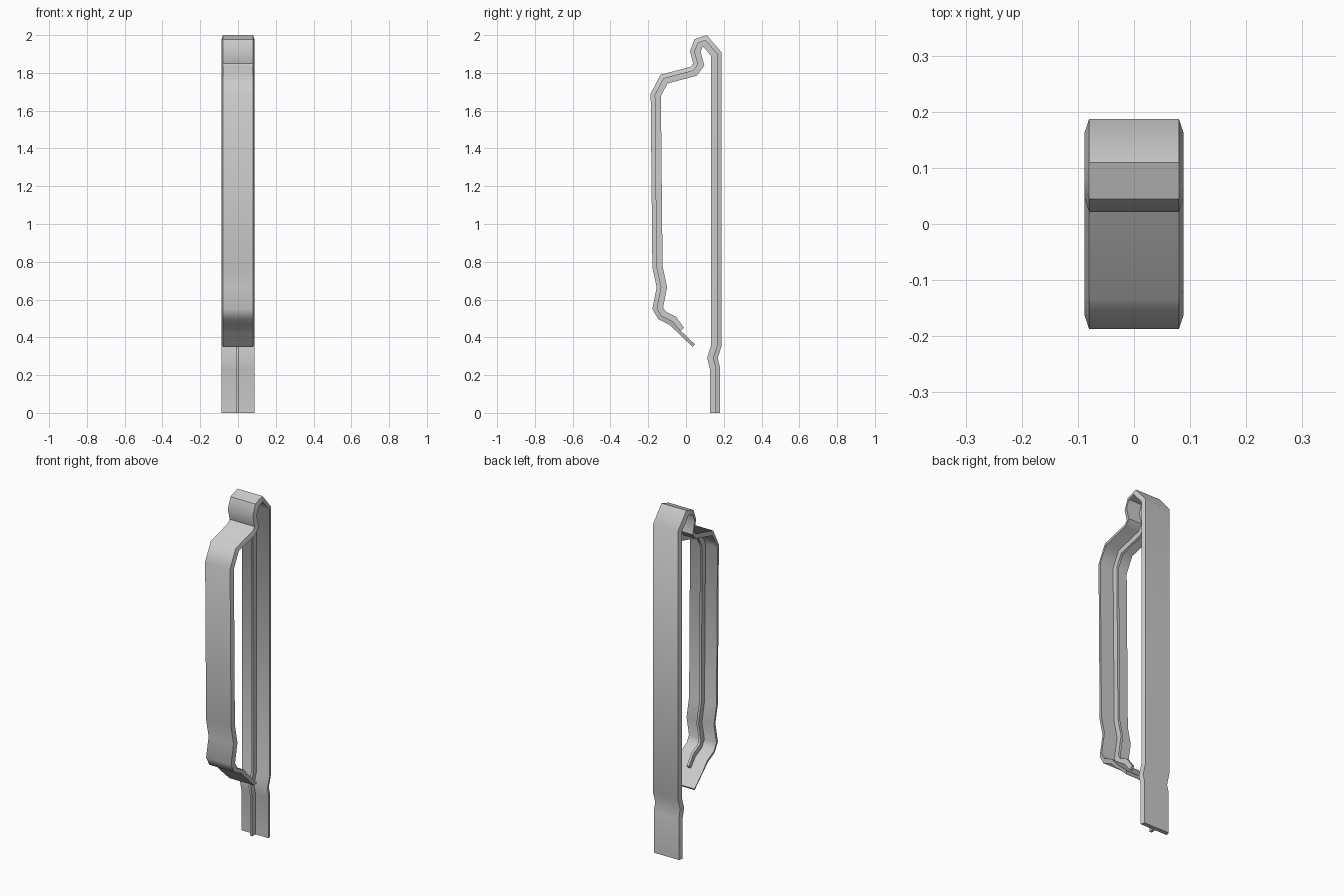
import bpy, bmesh, math
from mathutils import Vector

if "Cube" in bpy.data.objects:
    bpy.data.objects.remove(bpy.data.objects["Cube"])

# Outer side profile (y, z), from the back foot over the top to the front tip
PATH = [Vector(p) for p in [
    (.18, 0), (.18, .24), (.168, .29), (.187, .35), (.187, 1.91), (.11, 2.0),
    (.045, 1.978), (.021, 1.915), (.038, 1.85), (.024, 1.832), (-.135, 1.79),
    (-.187, 1.69), (-.178, .77), (-.155, .665), (-.178, .55), (-.148, .497),
    (-.085, .465), (-.04, .421), (.035, .35)]]


def inward(i, d):
    """Path point i moved inward by d with a mitred corner."""
    normals = []
    for a, b in ((i - 1, i), (i, i + 1)):
        if a >= 0 and b < len(PATH):
            t = (PATH[b] - PATH[a]).normalized()
            normals.append(Vector((-t.y, t.x)))
    m = sum(normals, Vector((0, 0))).normalized()
    return PATH[i] + m * d / max(m.dot(normals[0]), .5)


def sweep(name, section, count):
    """Sweep a section of (x, depth) corners; section(i) gives it at point i."""
    bm = bmesh.new()
    rings = []
    for i in range(count):
        ring = []
        for x, d in section(i):
            p = inward(i, d)
            ring.append(bm.verts.new((x, p.x, p.y)))
        rings.append(ring)
    for a, b in zip(rings, rings[1:]):
        for k in range(4):
            n = (k + 1) % 4
            bm.faces.new((a[k], a[n], b[n], b[k]))
    bm.faces.new(rings[0])
    bm.faces.new(rings[-1])
    bmesh.ops.recalc_face_normals(bm, faces=bm.faces)
    mesh = bpy.data.meshes.new(name)
    bm.to_mesh(mesh)
    bm.free()
    obj = bpy.data.objects.new(name, mesh)
    bpy.context.collection.objects.link(obj)
    bpy.context.view_layer.objects.active = obj
    obj.select_set(True)
    bpy.ops.object.shade_smooth_by_angle(angle=math.radians(50))
    obj.select_set(False)
    return obj


def strip_section(i):
    d = .018 if i >= len(PATH) - 2 else .024
    return [(-.08, 0), (.08, 0), (.088, d), (-.088, d)]


def rib_section(i):
    d = .042 if i == len(PATH) - 2 else .054
    return [(-.011, .014), (.003, .014), (.003, d), (-.011, d)]


# Wide bent strip with bevelled long edges
sweep("clip_strip", strip_section, len(PATH))
# Narrow stiffening rib along the inside, stopping short of the tip
sweep("inner_rib", rib_section, len(PATH) - 1)
